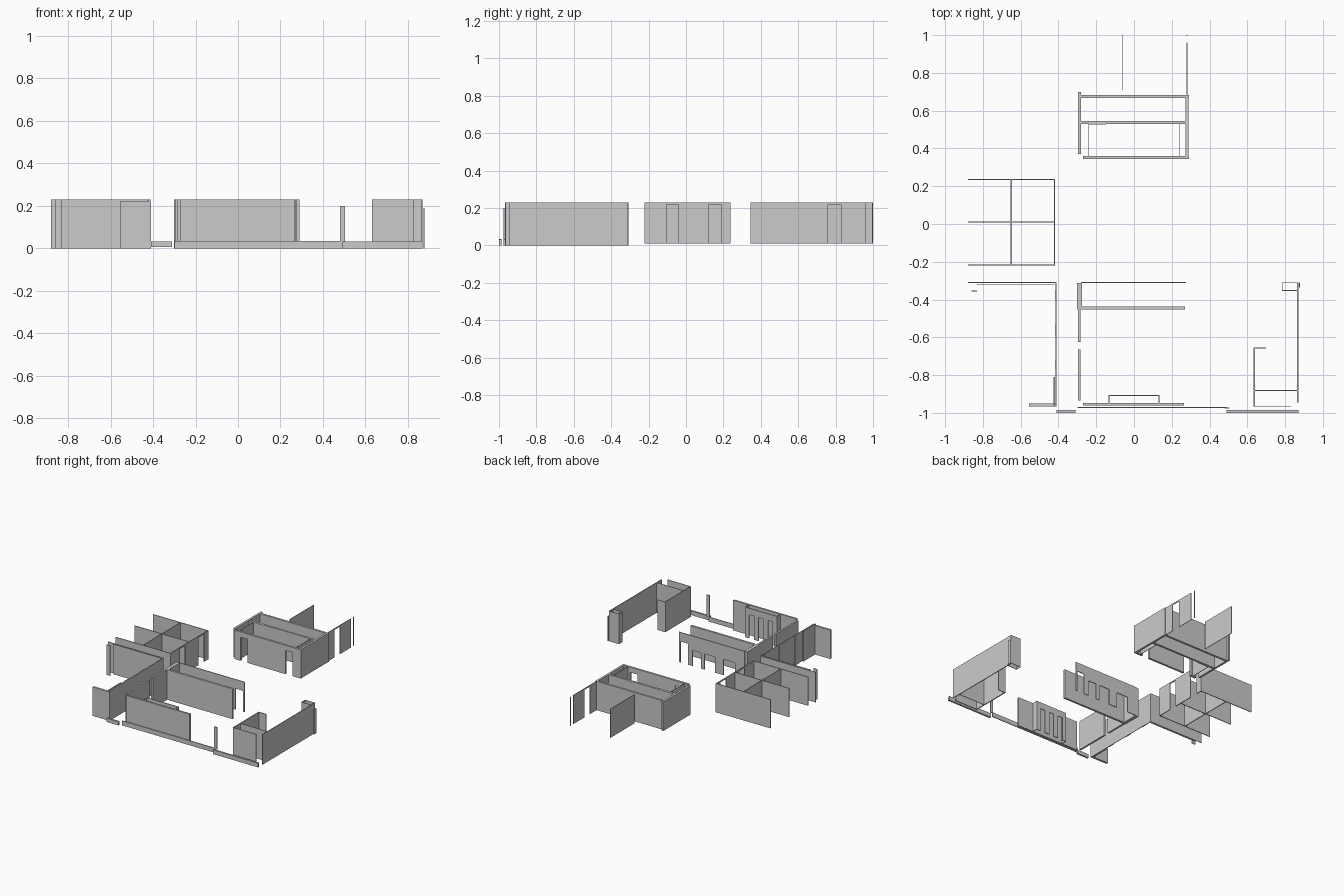
import bpy, bmesh
from mathutils import Matrix

if "Cube" in bpy.data.objects:
    bpy.data.objects.remove(bpy.data.objects["Cube"])

H = 0.23      # wall height
THIN = 0.004  # partition thickness
THICK = 0.016


def wall(name, axis, c, a, b, t=THIN, z0=0.0, z1=H, doors=()):
    """Wall running along axis from a to b, centred on c; doors = (start, end, head height)."""
    bm = bmesh.new()

    def block(p, q, lo, hi):
        if q - p < 1e-5 or hi - lo < 1e-5:
            return
        mid, size = (p + q) / 2, q - p
        loc = (mid, c, (lo + hi) / 2) if axis == 'x' else (c, mid, (lo + hi) / 2)
        dim = (size, t, hi - lo) if axis == 'x' else (t, size, hi - lo)
        bmesh.ops.create_cube(bm, size=1, matrix=Matrix.Translation(loc) @ Matrix.Diagonal((*dim, 1)))

    p = a
    for d0, d1, head in sorted(doors):
        block(p, d0, z0, z1)
        block(d0, d1, head, z1)
        p = d1
    block(p, b, z0, z1)
    mesh = bpy.data.meshes.new(name)
    bm.to_mesh(mesh)
    bm.free()
    ob = bpy.data.objects.new(name, mesh)
    bpy.context.collection.objects.link(ob)
    return ob


# Back block: thick outer shell with inner partitions
wall("back_block_rear_wall", 'x', 0.675, -0.28, 0.29, THICK, 0.01)
wall("back_block_middle_wall", 'x', 0.538, -0.28, 0.275, THICK, 0.01)
wall("back_block_front_wall", 'x', 0.352, -0.27, 0.29, THICK, 0.01,
     doors=[(-0.22, -0.16, 0.19), (0.16, 0.22, 0.19)])
wall("back_block_left_wall", 'y', -0.289, 0.37, 0.70, THICK, 0.01)
wall("back_block_right_wall", 'y', 0.281, 0.36, 0.683, THICK, 0.01)
for s, n in ((-1, "left"), (1, "right")):
    wall(f"back_block_{n}_partition", 'y', s * 0.24, 0.36, 0.535, THIN, 0.01)
wall("back_block_panel", 'x', 0.528, -0.24, -0.15, THIN, 0.01)

# Fins behind the back block
wall("rear_left_fin", 'y', -0.06, 0.71, 1.0, THIN, 0.01)
wall("rear_right_fin", 'y', 0.28, 0.683, 0.96, THIN, 0.01, doors=[(0.76, 0.83, 0.22)])
wall("rear_post", 'y', 0.28, 0.994, 1.0, THIN, 0.01)

# Left block: grid of thin room dividers
for y, n in ((0.235, "rear"), (0.01, "middle"), (-0.218, "front")):
    wall(f"left_block_{n}_wall", 'x', y, -0.88, -0.42, 0.006, 0.01)
wall("left_block_inner_wall", 'y', -0.65, -0.22, 0.237, 0.006, 0.01)
wall("left_block_corridor_wall", 'y', -0.42, -0.22, 0.237, 0.006, 0.01,
     doors=[(-0.105, -0.04, 0.22), (0.12, 0.19, 0.22)])

# Front left room and corridor
wall("left_room_wall", 'x', -0.31, -0.88, -0.415)
wall("left_room_lining", 'x', -0.322, -0.83, -0.42)
wall("left_room_stub", 'x', -0.355, -0.86, -0.83, 0.006)
wall("corridor_wall", 'y', -0.413, -0.96, -0.31, THIN)
for i, (a, b) in enumerate(((-0.40, -0.35), (-0.59, -0.53), (-0.77, -0.72))):
    wall(f"corridor_pier_{i + 1}", 'y', -0.415, a, b, 0.008)
wall("corridor_end_pier", 'y', -0.423, -0.96, -0.81, 0.008)
wall("left_front_wall", 'x', -0.957, -0.555, -0.41, THICK, 0, 0.22)

# Centre room: perforated rear wall, solid lining and side walls
wall("centre_rear_wall", 'x', -0.31, -0.28, 0.275, 0.006,
     doors=[(-0.20, -0.10, 0.12), (-0.03, 0.06, 0.12), (0.09, 0.16, 0.12), (0.20, 0.26, 0.16)])
wall("centre_lining_wall", 'x', -0.445, -0.28, 0.27, THICK)
wall("centre_side_thick", 'y', -0.288, -0.452, -0.312, 0.026)
wall("centre_side_middle", 'y', -0.289, -0.625, -0.452, 0.014)
wall("centre_side_front", 'y', -0.289, -0.935, -0.665, 0.014)
wall("centre_front_wall", 'x', -0.955, -0.27, 0.265, 0.014)

# Shallow bay behind the centre front wall
wall("bay_back", 'x', -0.907, -0.135, 0.135, 0.006,
     doors=[(-0.10, -0.06, 0.18), (-0.02, 0.02, 0.18), (0.06, 0.10, 0.18)])
for s, n in ((-1, "left"), (1, "right")):
    wall(f"bay_{n}_side", 'y', s * 0.133, -0.955, -0.907, 0.005)

# Right front room
wall("right_room_left_wall", 'y', 0.636, -0.965, -0.655, 0.008)
wall("right_room_rear_stub", 'x', -0.656, 0.632, 0.70, 0.006)
wall("right_room_divider", 'x', -0.882, 0.64, 0.867)
wall("right_room_front_wall", 'x', -0.965, 0.64, 0.83)
wall("right_outer_wall", 'y', 0.867, -0.945, -0.31, 0.006)

# Small closet at the rear of the right wall
wall("closet_rear", 'x', -0.311, 0.785, 0.867)
wall("closet_front", 'x', -0.352, 0.785, 0.867)
wall("closet_side", 'y', 0.785, -0.354, -0.309)
wall("closet_jamb", 'y', 0.876, -0.335, -0.309, THIN, 0, 0.19)

# Low front kerb and its post
wall("kerb_left", 'x', -0.993, -0.41, -0.31, 0.014, 0.005, 0.033)
wall("kerb_centre", 'x', -0.972, -0.30, 0.49, 0.006, 0, 0.035)
wall("kerb_right", 'x', -0.993, 0.49, 0.87, 0.014, 0, 0.032)
wall("kerb_post", 'x', -0.974, 0.481, 0.505, 0.006, 0.03, 0.2)
